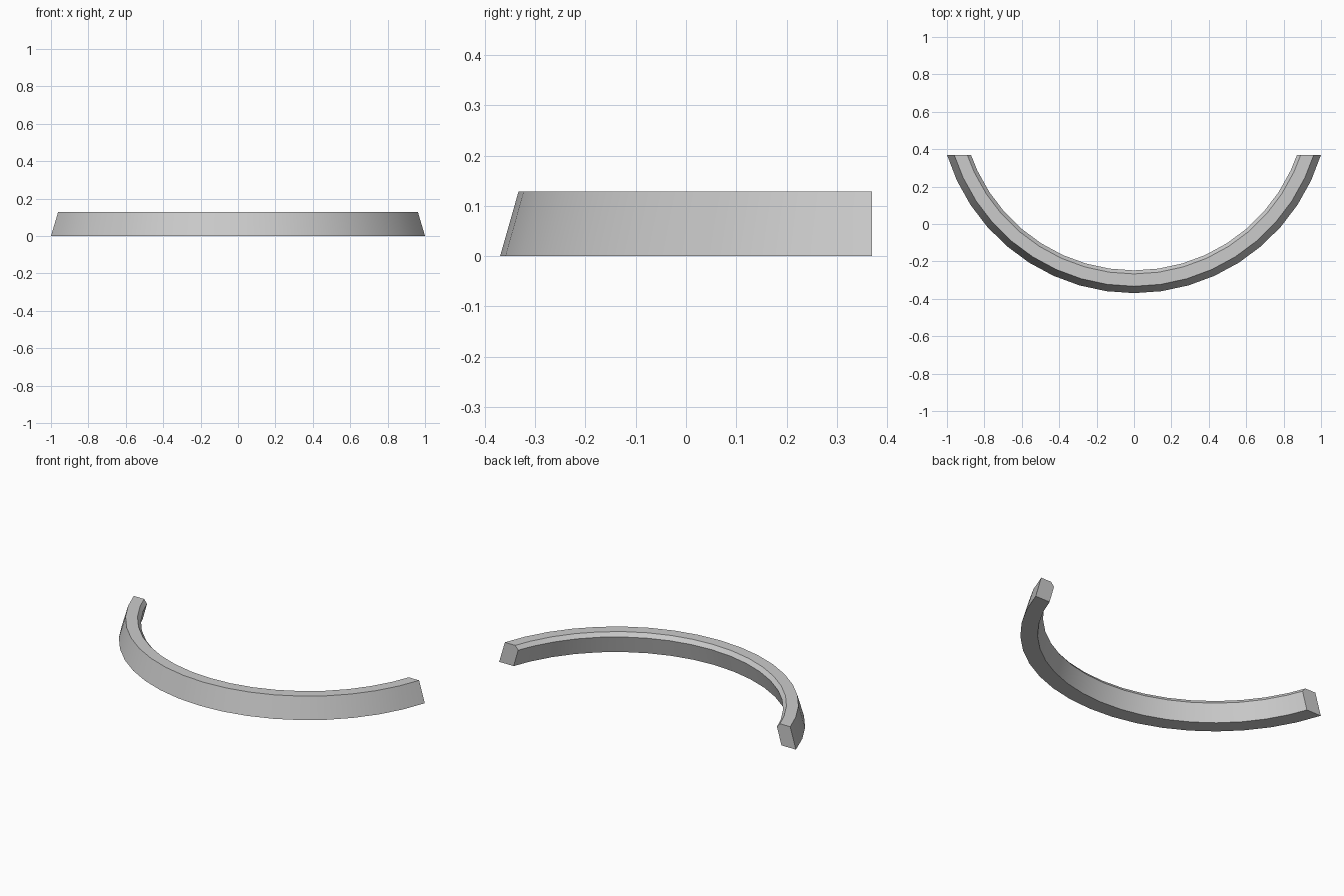
import bpy, bmesh, math

if "Cube" in bpy.data.objects:
    bpy.data.objects.remove(bpy.data.objects["Cube"])

# Arc laid out about a centre behind the model; ends are cut flat on y = END_Y
CY, END_Y, STEPS = 0.676, 0.37, 9
# Cross-section (radius, z): leaning walls, bevelled inner top edge
PROFILE = [(1.0457, 0.0), (1.009, 0.129), (0.943, 0.129), (0.924, 0.105), (0.953, 0.0)]

def end_angle(r):
    return math.acos((CY - END_Y) / r)

STEP = end_angle(PROFILE[0][0]) / STEPS

def ring(bm, i):
    # One cross-section; the outermost ones are clamped to the end plane
    verts = []
    for r, z in PROFILE:
        a = math.copysign(min(abs(i) * STEP, end_angle(r)), i)
        verts.append(bm.verts.new((r * math.sin(a), CY - r * math.cos(a), z)))
    return verts

# Curved rail
bm = bmesh.new()
rings = [ring(bm, i) for i in range(-STEPS, STEPS + 1)]
n = len(PROFILE)
for a, b in zip(rings, rings[1:]):
    for k in range(n):
        m = (k + 1) % n
        bm.faces.new((a[k], a[m], b[m], b[k]))
bm.faces.new(rings[0])
bm.faces.new(rings[-1][::-1])
bmesh.ops.recalc_face_normals(bm, faces=bm.faces)

mesh = bpy.data.meshes.new("curved_rail")
bm.to_mesh(mesh)
bm.free()
rail = bpy.data.objects.new("curved_rail", mesh)
bpy.context.collection.objects.link(rail)
bpy.context.view_layer.objects.active = rail
rail.select_set(True)
bpy.ops.object.shade_smooth_by_angle(angle=math.radians(30))
